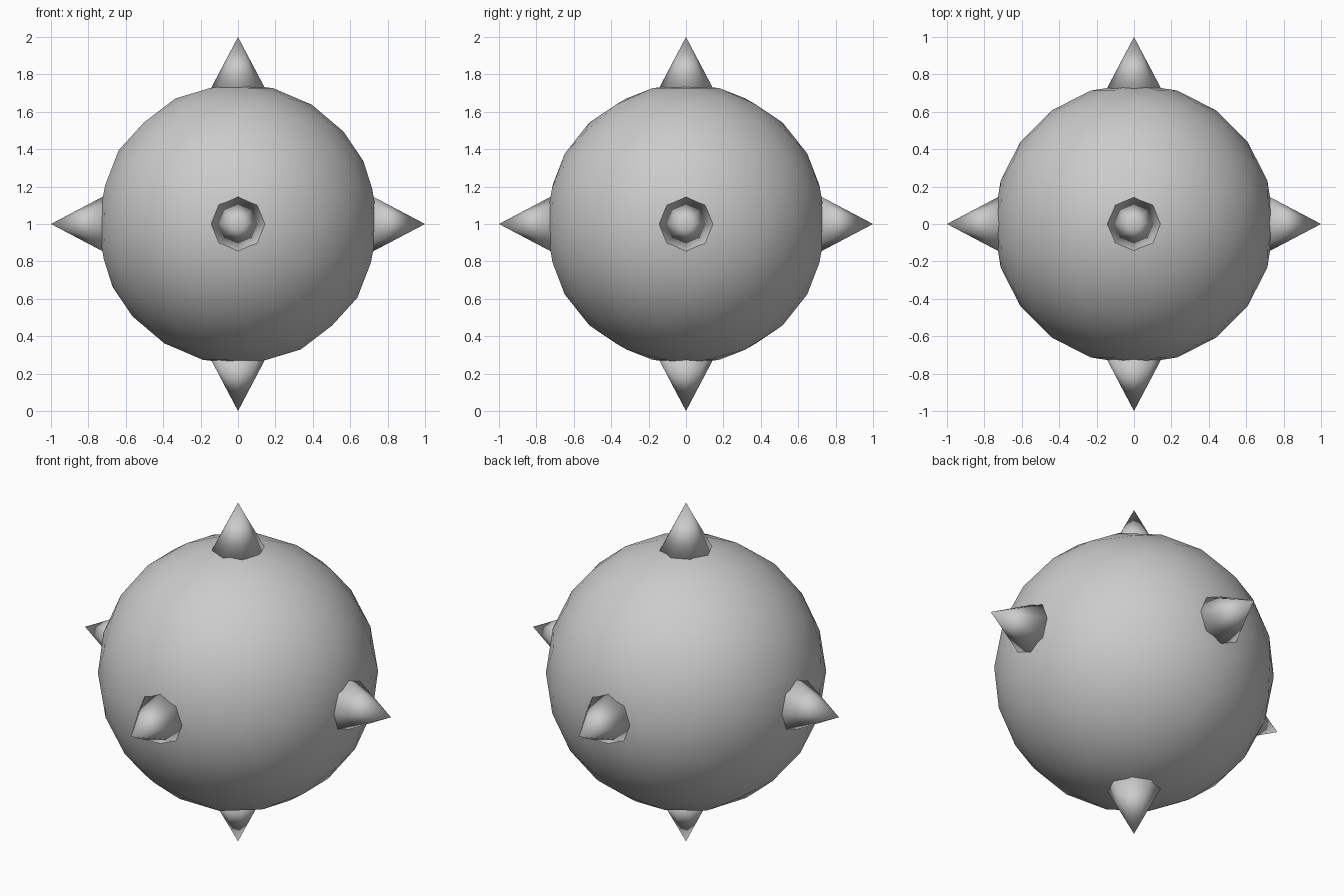
import bpy
from mathutils import Vector

if "Cube" in bpy.data.objects:
    bpy.data.objects.remove(bpy.data.objects["Cube"])

CENTRE = Vector((0, 0, 1))
RIM, DEPTH = 0.15, 0.285


def smooth(obj):
    for p in obj.data.polygons:
        p.use_smooth = True


# Ball
bpy.ops.mesh.primitive_ico_sphere_add(subdivisions=3, radius=0.75, location=CENTRE)
ball = bpy.context.object
ball.name = "ball"
smooth(ball)


# Eight-sided spike pointing outwards, tip one unit from the centre
def spike(name, direction):
    d = Vector(direction)
    bpy.ops.mesh.primitive_cone_add(
        vertices=8, radius1=RIM, radius2=0, depth=DEPTH,
        location=CENTRE + d * (1 - DEPTH / 2),
        rotation=d.to_track_quat('Z', 'Y').to_euler())
    obj = bpy.context.object
    obj.name = name
    smooth(obj)


# Six spikes along the axes
for name, d in {
    "top_spike": (0, 0, 1), "bottom_spike": (0, 0, -1),
    "right_spike": (1, 0, 0), "left_spike": (-1, 0, 0),
    "back_spike": (0, 1, 0), "front_spike": (0, -1, 0),
}.items():
    spike(name, d)
